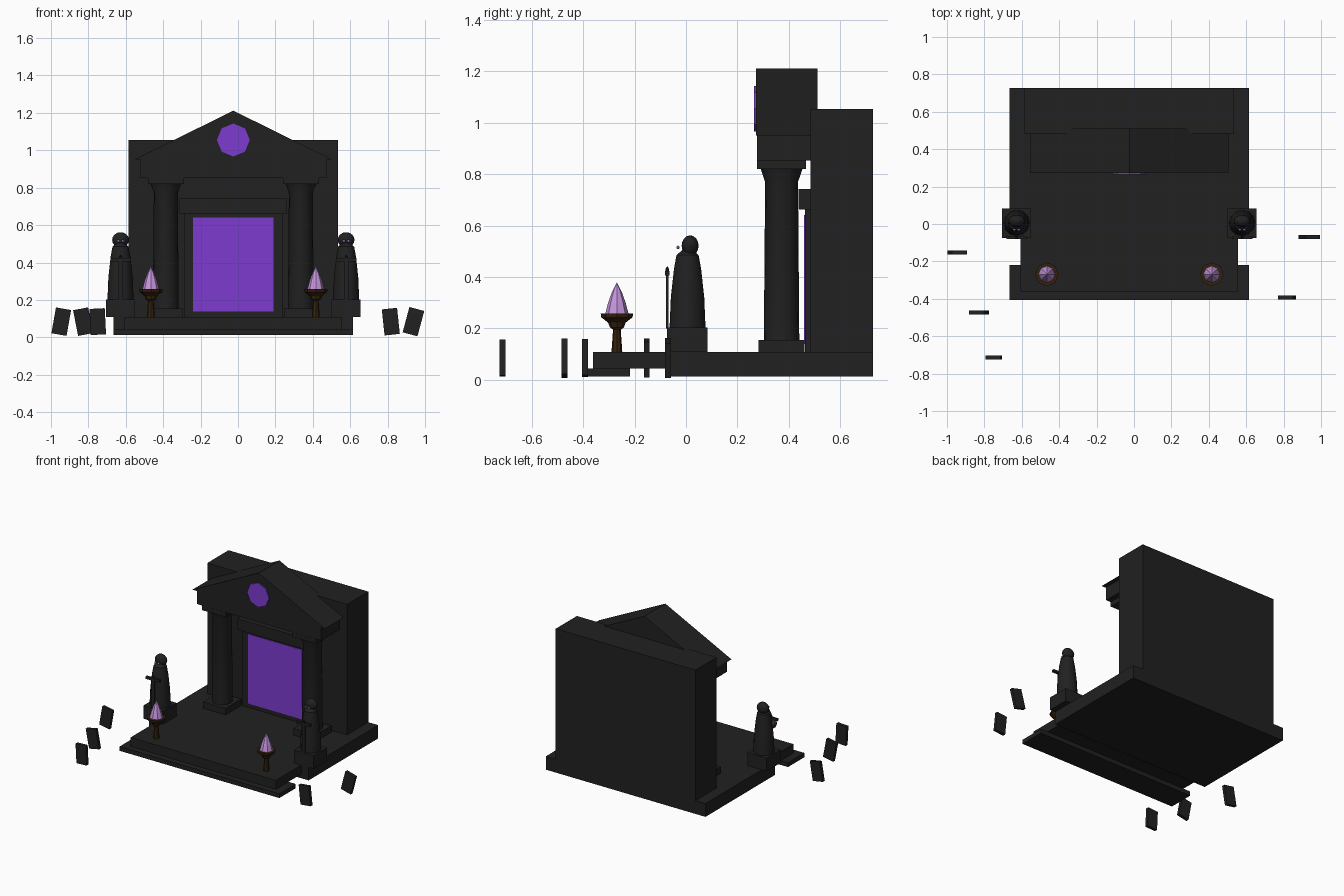
import bpy, bmesh, math
from mathutils import Matrix, Vector

if "Cube" in bpy.data.objects:
    bpy.data.objects.remove(bpy.data.objects["Cube"], do_unlink=True)

CX = -0.025   # centre line of the temple
FLOOR = 0.108


def material(name, colour):
    mat = bpy.data.materials.new(name)
    mat.use_nodes = True
    mat.diffuse_color = (*colour, 1)
    mat.node_tree.nodes["Principled BSDF"].inputs["Base Color"].default_value = (*colour, 1)
    return mat


STONE = material("dark stone", (0.015, 0.015, 0.015))
GLOW = material("purple glow", (0.2, 0.044, 0.62))
FLAME = material("lilac flame", (0.56, 0.3, 0.72))
BRONZE = material("dark bronze", (0.035, 0.016, 0.004))


def finish(name, bm, mat, smooth=False):
    bmesh.ops.recalc_face_normals(bm, faces=bm.faces)
    mesh = bpy.data.meshes.new(name)
    bm.to_mesh(mesh)
    bm.free()
    mesh.materials.append(mat)
    obj = bpy.data.objects.new(name, mesh)
    bpy.context.collection.objects.link(obj)
    if smooth:
        bpy.ops.object.select_all(action="DESELECT")
        obj.select_set(True)
        bpy.context.view_layer.objects.active = obj
        bpy.ops.object.shade_smooth_by_angle(angle=math.radians(35))
    return obj


def box(name, x, y, z, mat=STONE):
    """Box from (min, max) pairs."""
    bm = bmesh.new()
    bmesh.ops.create_cube(bm, size=1)
    for v in bm.verts:
        v.co = [lo + (c + 0.5) * (hi - lo) for c, (lo, hi) in zip(v.co, (x, y, z))]
    return finish(name, bm, mat)


def around(c, half):
    return (c - half, c + half)


def lathe(name, x, y, profile, sides, mat, smooth=False):
    """Turned solid from (radius, height) points."""
    bm = bmesh.new()
    rings = []
    for r, z in profile:
        angles = [math.tau * i / sides for i in range(sides)]
        rings.append([bm.verts.new((x + r * math.sin(a), y + r * math.cos(a), z)) for a in angles])
    for low, high in zip(rings, rings[1:]):
        for i in range(sides):
            j = (i + 1) % sides
            bm.faces.new((low[i], low[j], high[j], high[i]))
    bm.faces.new(rings[0])
    bm.faces.new(rings[-1])
    bmesh.ops.remove_doubles(bm, verts=bm.verts, dist=1e-5)
    return finish(name, bm, mat, smooth)


def extrude_y(name, outline, y, mat):
    """Prism from an (x, z) outline, pulled along y."""
    bm = bmesh.new()
    face = bm.faces.new([bm.verts.new((px, y[0], pz)) for px, pz in outline])
    out = bmesh.ops.extrude_face_region(bm, geom=[face])
    moved = [v for v in out["geom"] if isinstance(v, bmesh.types.BMVert)]
    bmesh.ops.translate(bm, verts=moved, vec=(0, y[1] - y[0], 0))
    return finish(name, bm, mat)


def ellipsoid(name, centre, radii, mat, u=12, v=8):
    bm = bmesh.new()
    bmesh.ops.create_uvsphere(bm, u_segments=u, v_segments=v, radius=1)
    bm.transform(Matrix.Translation(Vector(centre)) @ Matrix.Diagonal((*radii, 1)))
    return finish(name, bm, mat, True)


# Platform and front steps
box("platform", around(CX, 0.64), (-0.07, 0.727), (0.012, FLOOR))
box("upper_step", around(CX, 0.582), (-0.362, -0.07), (0.043, FLOOR))
box("lower_step", around(CX, 0.64), (-0.405, -0.218), (0.012, 0.043))

# Rear wall and doorway
box("rear_wall", around(CX, 0.56), (0.485, 0.727), (FLOOR, 1.054))
box("door_frame", around(CX, 0.265), (0.463, 0.486), (FLOOR, 0.662))
box("door_lintel", around(CX, 0.287), (0.438, 0.486), (0.662, 0.742))
box("portal", around(CX, 0.216), (0.459, 0.464), (0.138, 0.642), GLOW)

# Entablature, pediment and round window
box("entablature", around(CX, 0.497), (0.277, 0.487), (0.853, 0.956))
extrude_y("pediment", [(CX - 0.53, 0.95), (CX + 0.53, 0.95), (CX, 1.212)], (0.272, 0.511), STONE)
window = [(CX + 0.088 * math.sin(math.tau * i / 8), 1.055 + 0.088 * math.cos(math.tau * i / 8))
          for i in range(8)]
extrude_y("round_window", window, (0.264, 0.273), GLOW)

for side, s in (("right", -1), ("left", 1)):
    # Columns
    x, y = CX + s * 0.361, 0.372
    box(side + "_column_base", around(x, 0.09), around(y, 0.09), (FLOOR, 0.155))
    lathe(side + "_column", x, y, [(0.069, 0.155), (0.064, 0.77), (0.082, 0.822)], 16, STONE, True)
    box(side + "_column_capital", around(x, 0.096), around(y, 0.096), (0.82, 0.854))

    # Hooded statues
    x = CX + s * 0.603
    box(side + "_pedestal", around(x, 0.078), around(0.005, 0.079), (FLOOR, 0.203))
    lathe(side + "_robe", x, 0.006,
          [(0.07, 0.203), (0.065, 0.32), (0.053, 0.43), (0.043, 0.485), (0.02, 0.505)],
          12, STONE, True)
    ellipsoid(side + "_hood", (x, 0.016, 0.521), (0.045, 0.033, 0.041), STONE)
    for eye, e in (("right", -1), ("left", 1)):
        ellipsoid(f"{side}_statue_{eye}_eye", (x + e * 0.012, -0.031, 0.515),
                  (0.008, 0.006, 0.007), FLAME, 8, 6)
    # Sword resting point down
    box(side + "_sword_blade", around(x, 0.012), around(-0.073, 0.005), (0.2, 0.41))
    box(side + "_sword_guard", around(x, 0.055), around(-0.073, 0.008), (0.405, 0.423))
    lathe(side + "_sword_grip", x, -0.073, [(0.007, 0.42), (0.007, 0.432), (0, 0.442)], 8, STONE)

    # Braziers
    x, y = CX + s * 0.441, -0.269
    lathe(side + "_brazier", x, y,
          [(0.021, FLOOR), (0.015, 0.195), (0.027, 0.203), (0.034, 0.222),
           (0.061, 0.243), (0.063, 0.258)], 8, BRONZE)
    lathe(side + "_flame", x, y, [(0.045, 0.258), (0.034, 0.3), (0.019, 0.342), (0, 0.38)],
          8, FLAME)

# Broken slabs scattered outside: x, y, lean in degrees
for n, (x, y, lean) in enumerate([(-0.945, -0.153, 10), (-0.828, -0.473, -11), (-0.75, -0.714, -3),
                                  (0.817, -0.393, -6), (0.938, -0.07, 15)], 1):
    slab = box(f"broken_slab_{n}", around(0, 0.041), around(0, 0.011), around(0, 0.07))
    slab.location = (x, y, 0.084)
    slab.rotation_euler.y = math.radians(lean)
